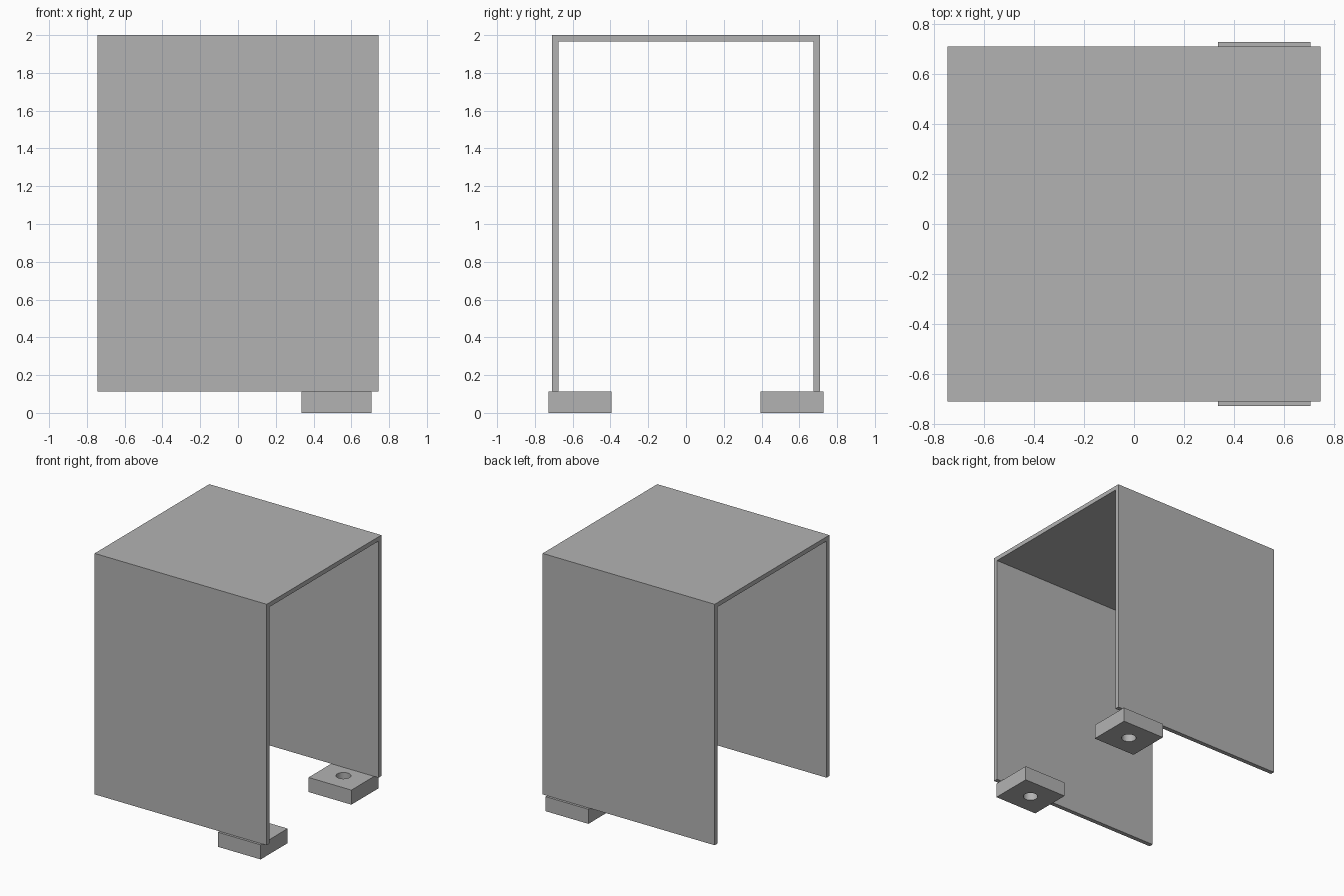
import bpy
import bmesh
import math

cube = bpy.data.objects.get("Cube")
if cube:
    bpy.data.objects.remove(cube, do_unlink=True)

# Single plain grey
grey = bpy.data.materials.new("plain_grey")
grey.use_nodes = True
colour = (0.45, 0.45, 0.45, 1.0)
grey.diffuse_color = colour
grey.node_tree.nodes["Principled BSDF"].inputs["Base Color"].default_value = colour

# Main sizes
HALF_X, HALF_Y = 0.745, 0.709
SHEET = 0.034
FOOT_H, TOP = 0.114, 2.0
FOOT_X0, FOOT_X1 = 0.335, 0.706
FOOT_Y0, FOOT_Y1 = 0.394, 0.728
HOLE_R = 0.053


def add_object(name, bm):
    bmesh.ops.recalc_face_normals(bm, faces=bm.faces)
    mesh = bpy.data.meshes.new(name)
    bm.to_mesh(mesh)
    bm.free()
    mesh.materials.append(grey)
    obj = bpy.data.objects.new(name, mesh)
    bpy.context.collection.objects.link(obj)
    return obj


def make_cover():
    # Upside-down U profile, extruded along x
    inner = HALF_Y - SHEET
    half = [(inner, TOP - SHEET), (inner, FOOT_H), (HALF_Y, FOOT_H), (HALF_Y, TOP)]
    profile = half + [(-y, z) for y, z in reversed(half)]
    bm = bmesh.new()
    face = bm.faces.new([bm.verts.new((-HALF_X, y, z)) for y, z in profile])
    new = bmesh.ops.extrude_face_region(bm, geom=[face])["geom"]
    verts = [v for v in new if isinstance(v, bmesh.types.BMVert)]
    bmesh.ops.translate(bm, verts=verts, vec=(2 * HALF_X, 0, 0))
    return add_object("folded_cover", bm)


def make_foot(name, side):
    # Block with a round hole through its middle
    cx, cy = (FOOT_X0 + FOOT_X1) / 2, side * (FOOT_Y0 + FOOT_Y1) / 2
    bm = bmesh.new()
    bmesh.ops.create_cube(bm, size=1)
    bmesh.ops.scale(bm, verts=bm.verts,
                    vec=(FOOT_X1 - FOOT_X0, FOOT_Y1 - FOOT_Y0, FOOT_H))
    bmesh.ops.translate(bm, verts=bm.verts, vec=(cx, cy, FOOT_H / 2))
    foot = add_object(name, bm)

    bm = bmesh.new()
    bmesh.ops.create_cone(bm, cap_ends=True, segments=48, radius1=HOLE_R,
                          radius2=HOLE_R, depth=3 * FOOT_H)
    bmesh.ops.translate(bm, verts=bm.verts, vec=(cx, cy, FOOT_H / 2))
    cutter = add_object(name + "_hole_cutter", bm)
    cutter.hide_render = True
    cutter.hide_viewport = True

    cut = foot.modifiers.new("screw_hole", "BOOLEAN")
    cut.operation = "DIFFERENCE"
    cut.solver = "EXACT"
    cut.object = cutter

    # Bake the hole in, then drop the cutter
    bpy.context.view_layer.update()
    graph = bpy.context.evaluated_depsgraph_get()
    foot.data = bpy.data.meshes.new_from_object(foot.evaluated_get(graph))
    foot.modifiers.clear()
    bpy.data.objects.remove(cutter, do_unlink=True)
    return foot


make_cover()
feet = [make_foot("front_foot", -1), make_foot("back_foot", 1)]

# Smooth hole walls, crisp block edges
bpy.ops.object.select_all(action="DESELECT")
for foot in feet:
    foot.select_set(True)
bpy.context.view_layer.objects.active = feet[0]
bpy.ops.object.shade_smooth_by_angle(angle=math.radians(30))
